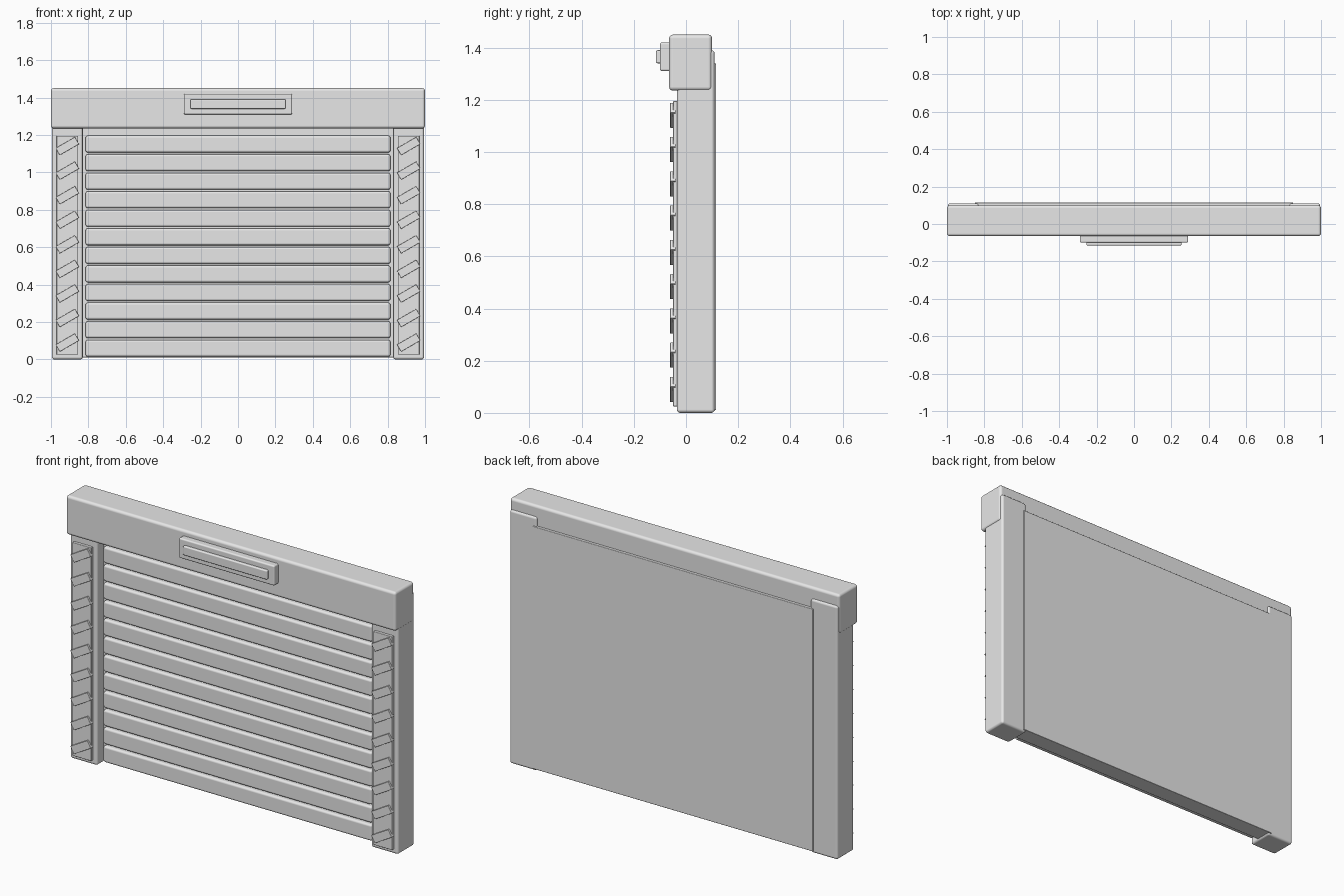
import bpy, math

cube = bpy.data.objects.get("Cube")
if cube:
    bpy.data.objects.remove(cube, do_unlink=True)

grey = bpy.data.materials.new("light_grey")
grey.use_nodes = True
grey.diffuse_color = (0.8, 0.8, 0.8, 1)
grey.node_tree.nodes["Principled BSDF"].inputs["Base Color"].default_value = (0.8, 0.8, 0.8, 1)


def block(name, x, y, z, bevel=0.0, tilt=0.0):
    """Box spanning the given (low, high) ranges, with rounded edges."""
    spans = (x, y, z)
    bpy.ops.mesh.primitive_cube_add(
        size=1, location=[(a + b) / 2 for a, b in spans], rotation=(0, tilt, 0))
    ob = bpy.context.object
    ob.name = name
    ob.scale = [b - a for a, b in spans]
    bpy.ops.object.transform_apply(location=False, rotation=False, scale=True)
    ob.data.materials.append(grey)
    if bevel:
        bpy.ops.object.shade_smooth()
        mod = ob.modifiers.new("rounded_edges", 'BEVEL')
        mod.width = bevel
        mod.segments = 3
        mod.harden_normals = True
    return ob


# Header beam and its two-step handle
block("header", (-1, 1), (-0.065, 0.1), (1.235, 1.45), 0.015)
block("handle_plate", (-0.29, 0.29), (-0.1, -0.05), (1.31, 1.42), 0.008)
block("handle_bar", (-0.255, 0.255), (-0.115, -0.08), (1.34, 1.39), 0.006)

# Wall panel behind the shutter
block("back_panel", (-0.85, 0.85), (0.02, 0.115), (0.01, 1.34), 0.004)

# Shutter slats
SLATS = 12
PITCH = 0.0992
for i in range(SLATS):
    low = 0.015 + i * PITCH
    block(f"slat_{i + 1}", (-0.815, 0.815), (-0.008, 0.04), (low, low + 0.09), 0.012)

# Side posts with inset strips and slanted hazard bars
BARS = 9
for side, s in (("left", 1), ("right", -1)):
    def span(a, b):
        return tuple(sorted((s * a, s * b)))

    block(f"{side}_post", span(0.83, 0.995), (-0.035, 0.11), (0, 1.39), 0.013)
    block(f"{side}_strip", span(0.855, 0.97), (-0.05, -0.02), (0.025, 1.195), 0.003)
    for i in range(BARS):
        mid = 0.09 + i * 0.1313
        block(f"{side}_hazard_bar_{i + 1}", span(0.853, 0.972), (-0.061, -0.04),
              (mid - 0.022, mid + 0.022), 0.002, math.radians(-30))
